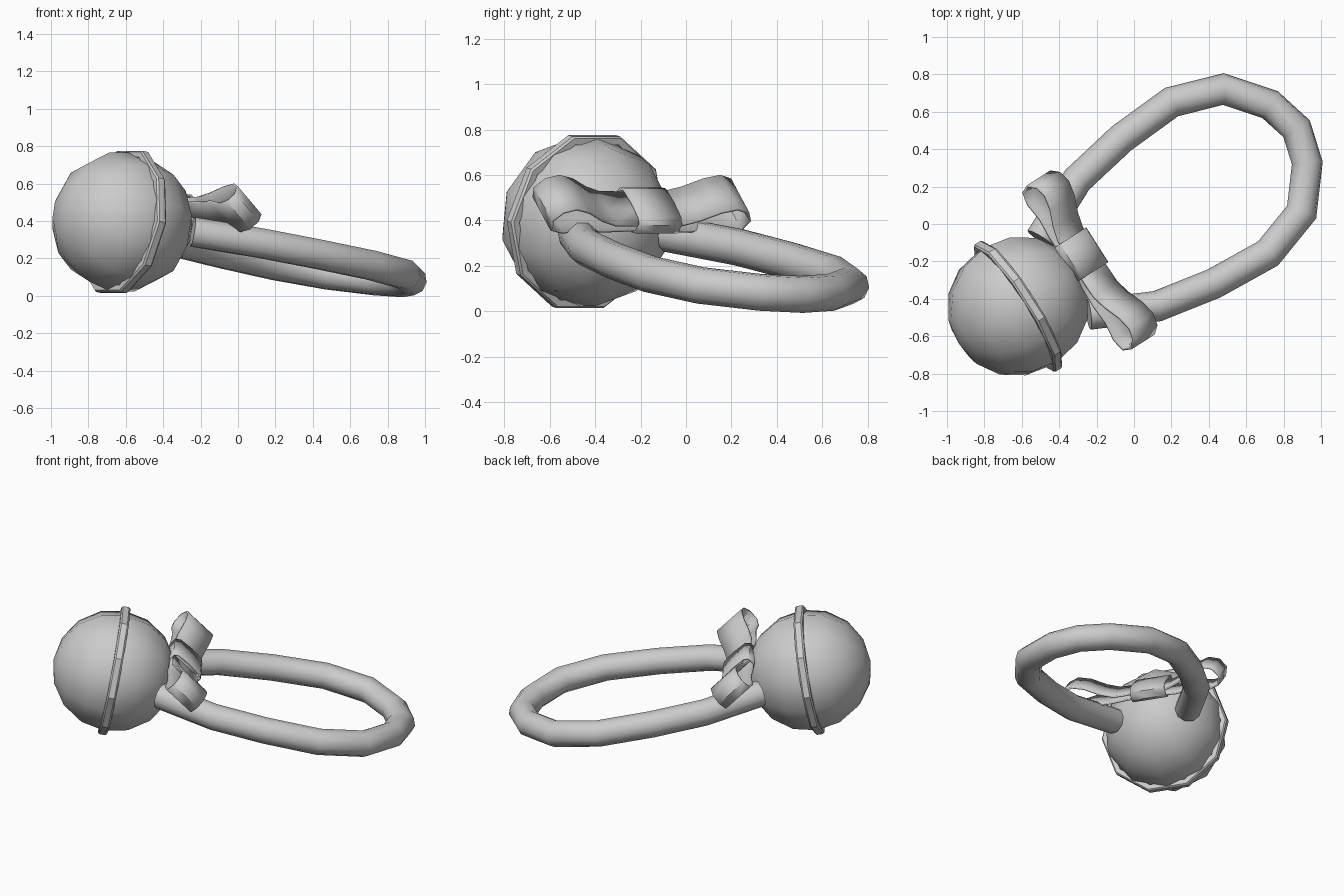
import bpy, bmesh, math
from mathutils import Matrix, Vector

if "Cube" in bpy.data.objects:
    bpy.data.objects.remove(bpy.data.objects["Cube"])

# Shared frames: the rattle lies turned about z and pitched down towards the ring
CENTRE = Matrix.Translation((-0.62, -0.44, 0.395))
YAW = Matrix.Rotation(math.radians(32.5), 4, 'Z')
PITCH = Matrix.Rotation(math.radians(10.3), 4, 'Y')
BODY = CENTRE @ YAW @ PITCH
BOW = CENTRE @ YAW @ Matrix.Translation((0.43, 0, 0.045)) @ Matrix.Rotation(math.radians(45), 4, 'Y')


def finish(name, bm, matrix, angle=40):
    bmesh.ops.recalc_face_normals(bm, faces=bm.faces)
    mesh = bpy.data.meshes.new(name)
    bm.to_mesh(mesh)
    bm.free()
    mesh.transform(matrix)
    ob = bpy.data.objects.new(name, mesh)
    bpy.context.collection.objects.link(ob)
    bpy.ops.object.select_all(action='DESELECT')
    ob.select_set(True)
    bpy.context.view_layer.objects.active = ob
    bpy.ops.object.shade_smooth_by_angle(angle=math.radians(angle))
    return ob


def loft(name, rings, matrix, closed=False, caps=False, angle=40):
    """Skin consecutive closed rings of points."""
    bm = bmesh.new()
    vs = [[bm.verts.new(p) for p in r] for r in rings]
    n = len(vs[0])
    for i in range(len(vs) if closed else len(vs) - 1):
        a, b = vs[i], vs[(i + 1) % len(vs)]
        for j in range(n):
            k = (j + 1) % n
            bm.faces.new((a[j], a[k], b[k], b[j]))
    if caps:
        bm.faces.new(vs[0])
        bm.faces.new(vs[-1])
    return finish(name, bm, matrix, angle)


# Rattle ball: ten-sided sphere with its poles along the handle axis
bm = bmesh.new()
bmesh.ops.create_uvsphere(bm, u_segments=10, v_segments=8, radius=0.38)
turn = Matrix.Rotation(math.pi / 2, 4, 'Y') @ Matrix.Rotation(math.pi / 2, 4, 'Z')
bmesh.ops.transform(bm, matrix=turn, verts=bm.verts)
finish("rattle_ball", bm, BODY, 50)

# Raised band round the seam
band_profile = [(-0.028, 0.365), (-0.028, 0.395), (-0.018, 0.403),
                (0.018, 0.403), (0.028, 0.395), (0.028, 0.365)]
band = []
for i in range(10):
    a = math.tau * i / 10
    band.append([(u, r * math.cos(a), r * math.sin(a)) for u, r in band_profile])
loft("seam_band", band, BODY, closed=True, angle=30)

# Handle ring: half path mirrored, swept with a round section
half = [(0.30, 0.24), (0.64, 0.40), (0.965, 0.46), (1.30, 0.48), (1.575, 0.39), (1.744, 0.185)]
path = half + [(1.795, 0)] + [(u, -v) for u, v in reversed(half)]
pts = [Vector((u, v, 0)) for u, v in path]
R, SIDES = 0.082, 10
rings = []
for i, p in enumerate(pts):
    before = (p - pts[i - 1]).normalized() if i else None
    after = (pts[i + 1] - p).normalized() if i < len(pts) - 1 else None
    before, after = before or after, after or before
    tangent = (before + after).normalized()
    side = Vector((-tangent.y, tangent.x, 0))
    stretch = 1 / max(0.8, tangent.dot(before))
    rings.append([p + side * R * stretch * math.cos(math.tau * j / SIDES)
                  + Vector((0, 0, R * math.sin(math.tau * j / SIDES))) for j in range(SIDES)])
loft("handle_ring", rings, BODY, caps=True, angle=50)


# Ribbon bow: local x is ribbon width, y runs along the bow, z is its thickness
def ribbon(name, rings):
    ob = loft(name, rings, BOW, angle=50)
    mod = ob.modifiers.new("thickness", 'SOLIDIFY')
    mod.thickness = 0.012
    mod.offset = -1


loop = [(0.03, 0.018), (0.17, 0.022), (0.25, 0.05), (0.34, 0.10), (0.42, 0.122), (0.485, 0.10),
        (0.52, 0.045), (0.50, -0.015), (0.43, -0.035), (0.33, -0.018), (0.22, -0.028), (0.03, -0.018)]
for name, s in (("bow_loop_left", 1), ("bow_loop_right", -1)):
    ribbon(name, [[(w, s * v, n) for v, n in loop] for w in (-0.105, 0, 0.105)])

# Knot wrapped round the middle of the bow
knot = [(-0.118, -0.02), (-0.118, 0.03), (-0.09, 0.052), (0.0, 0.058), (0.09, 0.052),
        (0.118, 0.03), (0.118, -0.02), (0.09, -0.04), (-0.09, -0.04)]
ribbon("bow_knot", [[(w, v, n) for w, n in knot] for v in (-0.06, 0.05, 0.16)])
